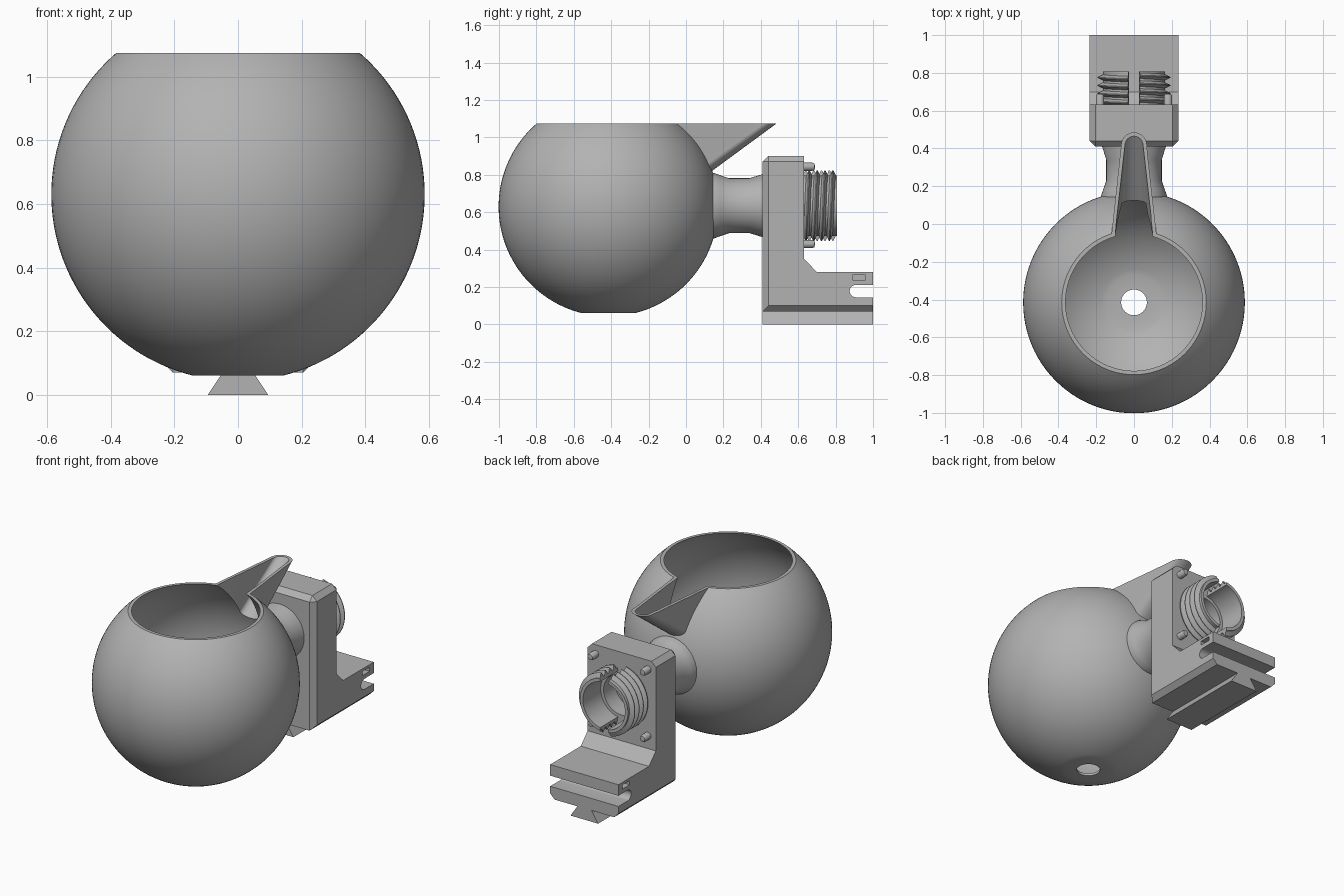
import bpy, bmesh, math
from mathutils import Vector

if "Cube" in bpy.data.objects:
    bpy.data.objects.remove(bpy.data.objects["Cube"], do_unlink=True)

grey = bpy.data.materials.new("plain grey")
grey.use_nodes = True
COLOUR = (0.45, 0.45, 0.45, 1)
grey.diffuse_color = COLOUR
grey.node_tree.nodes["Principled BSDF"].inputs["Base Color"].default_value = COLOUR

BALL_Y, BALL_Z, BALL_R = -0.415, 0.63, 0.587
AXIS_Z = 0.635      # axis of neck, bore and threaded collar
RIM_Z = 1.075


def finish(name, bm):
    bmesh.ops.remove_doubles(bm, verts=bm.verts, dist=1e-5)
    bmesh.ops.recalc_face_normals(bm, faces=bm.faces)
    mesh = bpy.data.meshes.new(name)
    bm.to_mesh(mesh)
    bm.free()
    mesh.materials.append(grey)
    ob = bpy.data.objects.new(name, mesh)
    bpy.context.collection.objects.link(ob)
    return ob


def activate(ob):
    bpy.ops.object.select_all(action="DESELECT")
    ob.select_set(True)
    bpy.context.view_layer.objects.active = ob


def smooth(ob):
    activate(ob)
    bpy.ops.object.shade_smooth_by_angle(angle=math.radians(28))


def combine(ob, other, operation):
    mod = ob.modifiers.new("combine", "BOOLEAN")
    mod.object, mod.operation, mod.solver = other, operation, "EXACT"
    activate(ob)
    bpy.ops.object.modifier_apply(modifier=mod.name)
    bpy.data.objects.remove(other, do_unlink=True)


def lathe(name, profile, centre, axis, steps=96):
    """Turn (radius, distance along axis) pairs around an axis."""
    bm = bmesh.new()
    axis = Vector(axis)
    vs = [bm.verts.new(Vector(centre) + Vector((r, 0, 0)) + axis * d) for r, d in profile]
    es = [bm.edges.new(p) for p in zip(vs, vs[1:])]
    bmesh.ops.spin(bm, geom=vs + es, cent=centre, axis=axis, angle=math.tau,
                   steps=steps, use_merge=True)
    return finish(name, bm)


def bridge(name, loops, closed_ends=True):
    """Skin a row of equal point loops into a solid."""
    bm = bmesh.new()
    rows = [[bm.verts.new(p) for p in loop] for loop in loops]
    n = len(rows[0])
    for a, b in zip(rows, rows[1:]):
        for i in range(n):
            j = (i + 1) % n
            bm.faces.new((a[i], a[j], b[j], b[i]))
    bm.faces.new(rows[0])
    bm.faces.new(rows[-1])
    return finish(name, bm)


def box(name, lo, hi):
    outline = [(lo[0], lo[1]), (hi[0], lo[1]), (hi[0], hi[1]), (lo[0], hi[1])]
    return bridge(name, [[(x, y, z) for x, y in outline] for z in (lo[2], hi[2])])


def ball(name, radius, z_low, z_high):
    a0 = math.asin((z_low - BALL_Z) / radius)
    a1 = math.asin((z_high - BALL_Z) / radius)
    arc = [a0 + (a1 - a0) * i / 48 for i in range(49)]
    pts = [(radius * math.cos(a), radius * math.sin(a)) for a in arc]
    pts = [(0, pts[0][1])] + pts + [(0, pts[-1][1])]
    return lathe(name, pts, (0, BALL_Y, BALL_Z), (0, 0, 1))


def spout(name, wall):
    """Slanted round-nosed trough, leaning out towards the lip."""
    loops = []
    for z in (0.78, 1.12):
        drop = RIM_Z - z
        nose = 0.068 + 0.07 * drop - wall
        back = 0.118 + 0.03 * drop - wall
        y = 0.417 - 1.43 * drop
        loop = [(back, y - 0.62, z), (back, y - 0.46, z)]
        for i in range(21):
            a = math.pi * i / 20
            loop.append((nose * math.cos(a), y + nose * math.sin(a), z))
        loop += [(-back, y - 0.46, z), (-back, y - 0.62, z)]
        loops.append(loop)
    return bridge(name, loops)


# Hollow round vessel with pouring spout, neck and drain hole
vessel = ball("vessel", BALL_R, 0.06, 1.13)
combine(vessel, spout("spout_outside", 0), "UNION")
neck = [(0, 0.05), (0.175, 0.05), (0.175, 0.15), (0.162, 0.185), (0.147, 0.23),
        (0.147, 0.34), (0.17, 0.415), (0.17, 0.43), (0, 0.43)]
combine(vessel, lathe("neck", neck, (0, 0, AXIS_Z), (0, 1, 0), 64), "UNION")
combine(vessel, ball("hollow", BALL_R - 0.013, 0.075, 1.15), "DIFFERENCE")
combine(vessel, spout("spout_inside", 0.02), "DIFFERENCE")
combine(vessel, lathe("drain", [(0, -0.1), (0.068, -0.1), (0.068, 0.2), (0, 0.2)],
                      (0, BALL_Y, 0), (0, 0, 1), 48), "DIFFERENCE")
combine(vessel, box("rim_cut", (-1, -1.5, RIM_Z), (1, 1.5, 1.5)), "DIFFERENCE")
smooth(vessel)

# Upright block and slotted foot as one side profile
FRONT, BACK, LOW, TOP, HALF = 0.41, 1.0, 0.07, 0.9, 0.235
slot = [(0.908 - 0.033 * math.sin(a), 0.178 - 0.033 * math.cos(a))
        for a in (math.pi * i / 12 for i in range(13))]
side = [(FRONT, LOW), (BACK, LOW), (BACK, 0.145)] + slot + [
    (BACK, 0.211), (BACK, 0.28), (0.70, 0.28), (0.632, 0.35), (0.632, TOP), (FRONT, TOP)]
bracket = bridge("bracket", [[(x, y, z) for y, z in side] for x in (-HALF, HALF)])

# Chamfer the top, bottom and front edges
bm = bmesh.new()
bm.from_mesh(bracket.data)


def on(edge, axis, value):
    return all(abs(v.co[axis] - value) < 1e-4 for v in edge.verts)


chamfers = []
for e in bm.edges:
    along_side = on(e, 0, HALF) or on(e, 0, -HALF)
    top, low, front = on(e, 2, TOP), on(e, 2, LOW), on(e, 1, FRONT)
    if along_side and (top or low or front) or (top and front):
        chamfers.append(e)
bmesh.ops.bevel(bm, geom=chamfers, offset=0.03, segments=1, affect="EDGES")
bm.to_mesh(bracket.data)
bm.free()

# Stepped bore and small side pockets
bore = [(0, 0.45), (0.07, 0.45), (0.07, 0.52), (0.125, 0.52), (0.125, 0.7), (0, 0.7)]
combine(bracket, lathe("bore", bore, (0, 0, AXIS_Z), (0, 1, 0), 48), "DIFFERENCE")
for s in (-1, 1):
    xs = sorted((s * 0.2, s * 0.3))
    combine(bracket, box("pocket", (xs[0], 0.89, 0.238), (xs[1], 0.96, 0.264)), "DIFFERENCE")
smooth(bracket)

# Dovetail rail under the foot
rail = [(-0.095, 0), (0.095, 0), (0.045, 0.075), (-0.045, 0.075)]
bridge("dovetail_rail", [[(x, y, z) for x, z in rail] for y in (FRONT, BACK)])

# Split threaded collar: two half rings with a helical outside
PITCH, TURNS, START = 0.042, 4, 0.634
for s, label in ((1, "left"), (-1, "right")):
    loops = []
    for i in range(41):
        a = -math.pi / 2 + 0.18 + (math.pi - 0.36) * i / 40
        shift = PITCH * (s * a / math.tau - 0.25)
        section = [(0.145, 0.6), (0.165, 0.6)]
        for k in range(TURNS):
            y = START + PITCH * k + 0.011 + shift
            section += [(0.165, y), (0.192, y + 0.013), (0.192, y + 0.018), (0.165, y + 0.031)]
        section += [(0.165, 0.807), (0.145, 0.807)]
        loops.append([(s * r * math.cos(a), y, AXIS_Z + r * math.sin(a)) for r, y in section])
    smooth(bridge("threaded_collar_" + label, loops))

# Locating pins around the collar
pin = [(0, 0.6), (0.022, 0.6), (0.022, 0.675), (0.017, 0.687), (0, 0.69)]
for s, side_name in ((1, "left"), (-1, "right")):
    for z, level in ((0.843, "upper"), (0.43, "lower")):
        smooth(lathe(f"pin_{level}_{side_name}", pin, (s * 0.18, 0, z), (0, 1, 0), 20))
